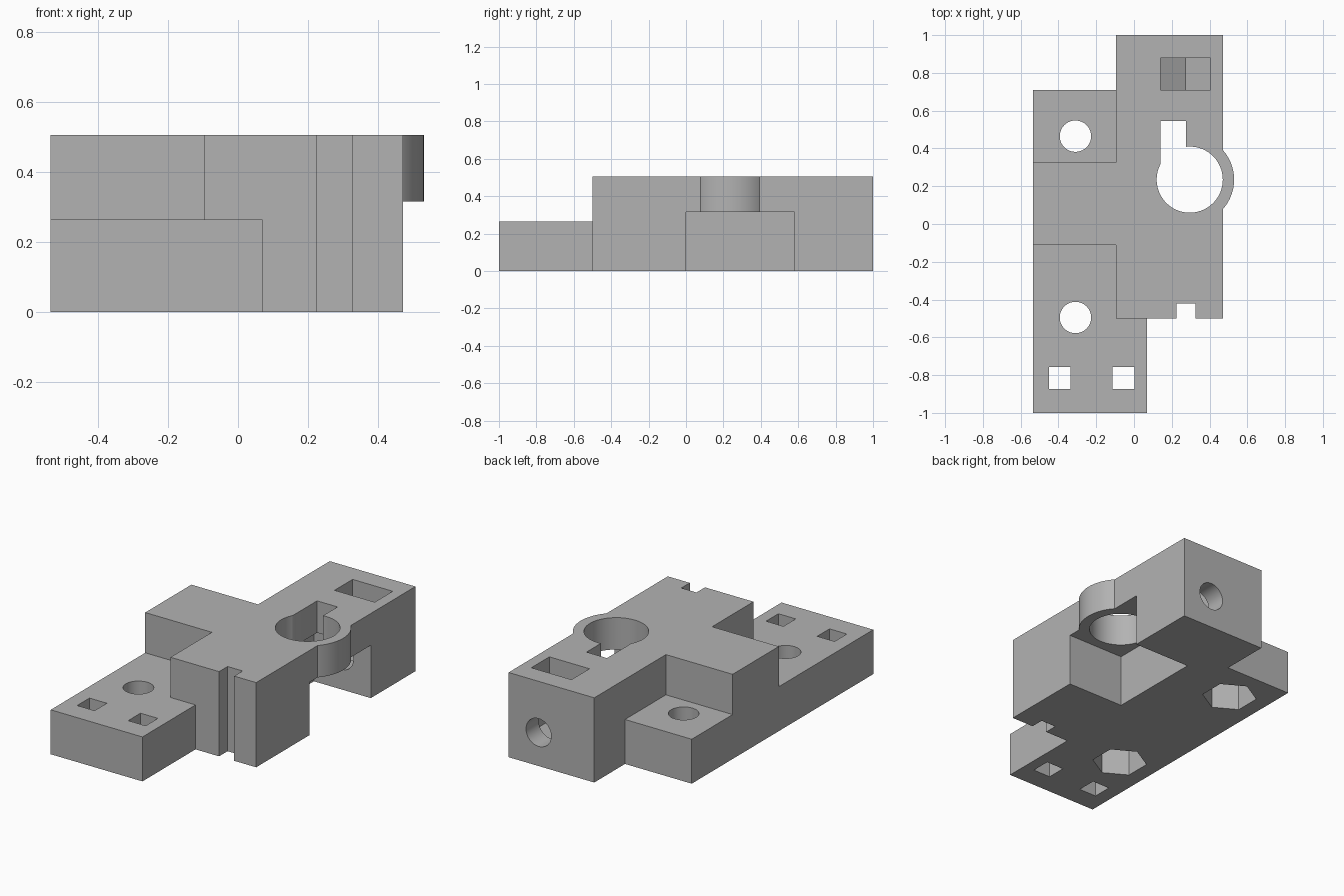
import bpy, bmesh, math
from mathutils import Matrix

if "Cube" in bpy.data.objects:
    bpy.data.objects.remove(bpy.data.objects["Cube"], do_unlink=True)

grey = bpy.data.materials.new("plain grey")
grey.use_nodes = True
colour = (0.45, 0.45, 0.45, 1)
grey.diffuse_color = colour
grey.node_tree.nodes["Principled BSDF"].inputs["Base Color"].default_value = colour

TOP, BASE, LIP = 0.505, 0.265, 0.315
OVER = 0.1  # how far cutters poke out


def add_object(name, bm):
    bmesh.ops.recalc_face_normals(bm, faces=bm.faces)
    mesh = bpy.data.meshes.new(name)
    bm.to_mesh(mesh)
    bm.free()
    mesh.materials.append(grey)
    obj = bpy.data.objects.new(name, mesh)
    bpy.context.collection.objects.link(obj)
    return obj


def box(name, x, y, z):
    bm = bmesh.new()
    bmesh.ops.create_cube(bm, size=1)
    for v in bm.verts:
        v.co = [r[0] if c < 0 else r[1] for c, r in zip(v.co, (x, y, z))]
    return add_object(name, bm)


def prism(name, centre, radius, low, high, sides=64, axis="Z", turn=0):
    """Regular prism or cylinder between two heights along its axis."""
    bm = bmesh.new()
    bmesh.ops.create_cone(bm, cap_ends=True, segments=sides, radius1=radius,
                          radius2=radius, depth=high - low)
    bm.transform(Matrix.Rotation(turn, 4, "Z"))
    bm.transform(Matrix.Translation((0, 0, (low + high) / 2)))
    if axis == "Y":
        bm.transform(Matrix.Rotation(-math.pi / 2, 4, "X"))
        bm.transform(Matrix.Translation((centre[0], 0, centre[1])))
    else:
        bm.transform(Matrix.Translation((*centre, 0)))
    return add_object(name, bm)


def combine(target, tool, operation):
    mod = target.modifiers.new(operation, "BOOLEAN")
    mod.operation, mod.solver, mod.object = operation, "EXACT", tool
    bpy.context.view_layer.objects.active = target
    bpy.ops.object.modifier_apply(modifier=mod.name)
    bpy.data.objects.remove(tool, do_unlink=True)


# Main block, low mounting plate and raised side arm
body = box("bracket_body", (-0.095, 0.47), (-0.5, 1), (0, TOP))
plate = box("mounting_plate", (-0.535, 0.07), (-1, 0.71), (0, BASE))
arm = box("side_arm", (-0.535, 0), (-0.11, 0.325), (0, TOP))
combine(body, plate, "UNION")
combine(body, arm, "UNION")

# Open recess under the round collar
recess = box("recess", (0.095, 0.47 + OVER), (0, 0.58), (-OVER, LIP))
combine(body, recess, "DIFFERENCE")
bore = (0.295, 0.235)
combine(body, prism("collar", bore, 0.235, LIP, TOP, 96), "UNION")

cutters = [
    # Bore with its side slot
    prism("bore_cut", bore, 0.175, LIP - OVER, TOP + OVER, 96),
    box("slot_cut", (0.14, 0.275), (0.235, 0.545), (LIP - OVER, TOP + OVER)),
    # Groove in the front face
    box("groove_cut", (0.225, 0.325), (-0.5 - OVER, -0.42), (-OVER, TOP + OVER)),
]

# Screw holes with hexagonal nut pockets underneath
for y in (0.465, -0.495):
    cutters.append(prism("screw_cut", (-0.31, y), 0.083, -OVER, BASE + OVER))
    cutters.append(prism("nut_cut", (-0.31, y), 0.153, -OVER, 0.165, 6))

# Square holes at the front of the plate
for x in (-0.45, -0.113):
    cutters.append(box("square_cut", (x, x + 0.115), (-0.873, -0.757),
                       (-OVER, BASE + OVER)))

# Clamping screw hole and its nut trap, open at the top
clamp = (0.272, 0.2)
cutters.append(prism("clamp_cut", clamp, 0.083, 0.5, 1 + OVER, axis="Y"))
cutters.append(prism("trap_cut", clamp, 0.153, 0.71, 0.88, 6, "Y"))
cutters.append(box("trap_slot_cut", (0.1395, 0.4045), (0.71, 0.88),
                   (clamp[1], TOP + OVER)))

for cutter in cutters:
    combine(body, cutter, "DIFFERENCE")

# Smooth round walls, crisp corners
bpy.ops.object.select_all(action="DESELECT")
body.select_set(True)
bpy.context.view_layer.objects.active = body
bpy.ops.object.shade_smooth_by_angle(angle=math.radians(30))
